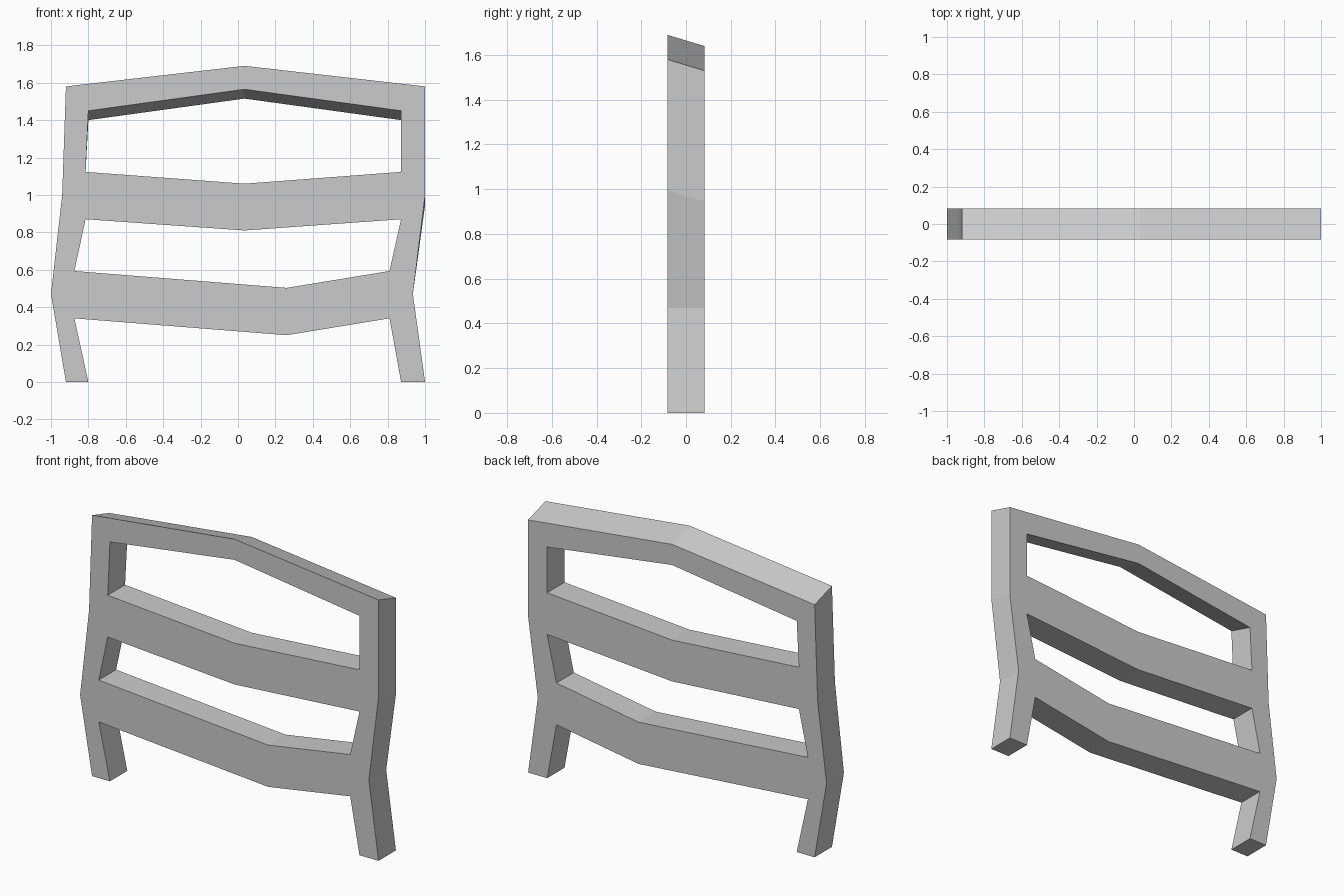
import bpy, bmesh

if "Cube" in bpy.data.objects:
    bpy.data.objects.remove(bpy.data.objects["Cube"])

HALF = 0.083    # half thickness
DROP = 0.05     # back edge of the upper parts sits lower

# Post outlines (x, z), bottom to top
left_out = [(-0.92, 0), (-1.0, 0.47), (-0.94, 1.0), (-0.92, 1.58)]
right_out = [(1.0, 0), (0.935, 0.47), (1.0, 0.995), (1.0, 1.58)]
inner_z = [0, 0.34, 0.593, 0.87, 1.123, 1.45]
left_in = list(zip([-0.80, -0.875, -0.875, -0.815, -0.815, -0.80], inner_z))
right_in = list(zip([0.872, 0.81, 0.81, 0.872, 0.872, 0.872], inner_z))


def rail(i, mid_x, low, high):
    """Bent rail between the inner post points i and i + 1, as two quads."""
    a, b = (mid_x, low), (mid_x, high)
    return [[left_in[i], a, b, left_in[i + 1]],
            [a, right_in[i], right_in[i + 1], b]]


# Posts, lower rail, middle rail, top rail
polys = [left_out + left_in[::-1], right_in + right_out[::-1]]
polys += rail(1, 0.26, 0.25, 0.503)
polys += rail(3, 0.035, 0.81, 1.06)
top_in, top_out = (0.035, 1.565), (0.035, 1.69)
polys += [[left_in[5], top_in, top_out, left_out[3]],
          [top_in, right_in[5], right_out[3], top_out]]

# Front face with shared vertices
bm = bmesh.new()
verts = {}
for poly in polys:
    for p in poly:
        if p not in verts:
            verts[p] = bm.verts.new((p[0], -HALF, p[1]))
    bm.faces.new([verts[p] for p in poly])

# Extrude to the back, lowering the top rail and the upper post bends
ext = bmesh.ops.extrude_face_region(bm, geom=bm.faces[:])
lowered = {left_out[2], right_out[2], left_out[3], right_out[3],
           left_in[5], right_in[5], top_in, top_out}
for v in [g for g in ext["geom"] if isinstance(g, bmesh.types.BMVert)]:
    v.co.y = HALF
    if any(abs(v.co.x - x) < 1e-4 and abs(v.co.z - z) < 1e-4 for x, z in lowered):
        v.co.z -= DROP
bmesh.ops.recalc_face_normals(bm, faces=bm.faces[:])

mesh = bpy.data.meshes.new("chair_back_frame")
bm.to_mesh(mesh)
bm.free()
bpy.context.collection.objects.link(bpy.data.objects.new("chair_back_frame", mesh))
